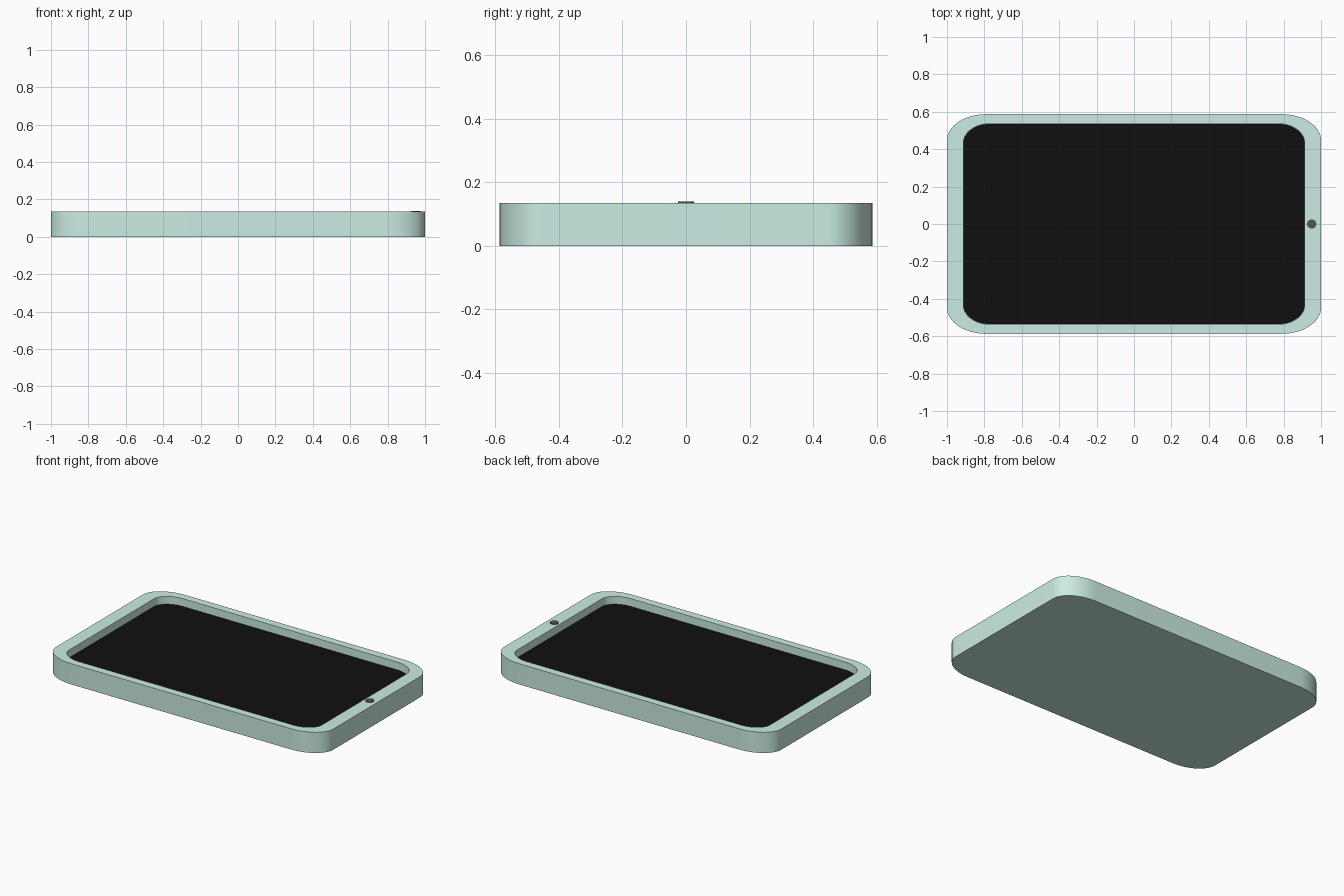
import bpy, bmesh
from math import sin, cos, pi, radians

if "Cube" in bpy.data.objects:
    bpy.data.objects.remove(bpy.data.objects["Cube"])


def material(name, color):
    m = bpy.data.materials.new(name)
    m.diffuse_color = color
    m.use_nodes = True
    m.node_tree.nodes["Principled BSDF"].inputs["Base Color"].default_value = m.diffuse_color
    return m


def outline(hx, hy, rx, ry, steps=16):
    """Rectangle outline with elliptical corners, counter-clockwise."""
    pts = []
    for q, (sx, sy) in enumerate([(1, 1), (-1, 1), (-1, -1), (1, -1)]):
        for i in range(steps + 1):
            a = (q + i / steps) * pi / 2
            pts.append((sx * (hx - rx) + rx * cos(a), sy * (hy - ry) + ry * sin(a)))
    return pts


def loft(name, rings, mat):
    """Skin a list of (outline, z) rings and cap both ends."""
    bm = bmesh.new()
    loops = [[bm.verts.new((x, y, z)) for x, y in pts] for pts, z in rings]
    n = len(loops[0])
    for a, b in zip(loops, loops[1:]):
        for i in range(n):
            j = (i + 1) % n
            bm.faces.new((a[i], a[j], b[j], b[i]))
    bm.faces.new(loops[0][::-1])
    bm.faces.new(loops[-1])
    bmesh.ops.recalc_face_normals(bm, faces=bm.faces)
    me = bpy.data.meshes.new(name)
    bm.to_mesh(me)
    bm.free()
    me.materials.append(mat)
    ob = bpy.data.objects.new(name, me)
    bpy.context.collection.objects.link(ob)
    bpy.ops.object.select_all(action='DESELECT')
    ob.select_set(True)
    bpy.context.view_layer.objects.active = ob
    bpy.ops.object.shade_smooth_by_angle(angle=radians(30))
    return ob


teal = material("teal_case", (0.60, 0.84, 0.78, 1))
black = material("black_glass", (0.005, 0.005, 0.005, 1))
grey = material("dark_grey", (0.09, 0.09, 0.09, 1))

H = 0.135
outer = outline(1.0, 0.587, 0.21, 0.14)
inner = outline(0.912, 0.536, 0.14, 0.10)

# case: outer wall, rim and recessed floor
loft("case", [(outer, 0), (outer, H), (inner, H), (inner, 0.07)], teal)

# screen: thin slab on the recess floor
glass = outline(0.911, 0.535, 0.14, 0.10)
loft("screen", [(glass, 0.06), (glass, 0.085)], black)

# home button: small disc on the right-hand rim
disc = [(x + 0.95, y) for x, y in outline(0.025, 0.025, 0.025, 0.025, 8)]
bm_disc = [p for i, p in enumerate(disc) if i % 9 != 8]  # drop doubled corner points
loft("home_button", [(bm_disc, H - 0.01), (bm_disc, H + 0.004)], grey)
